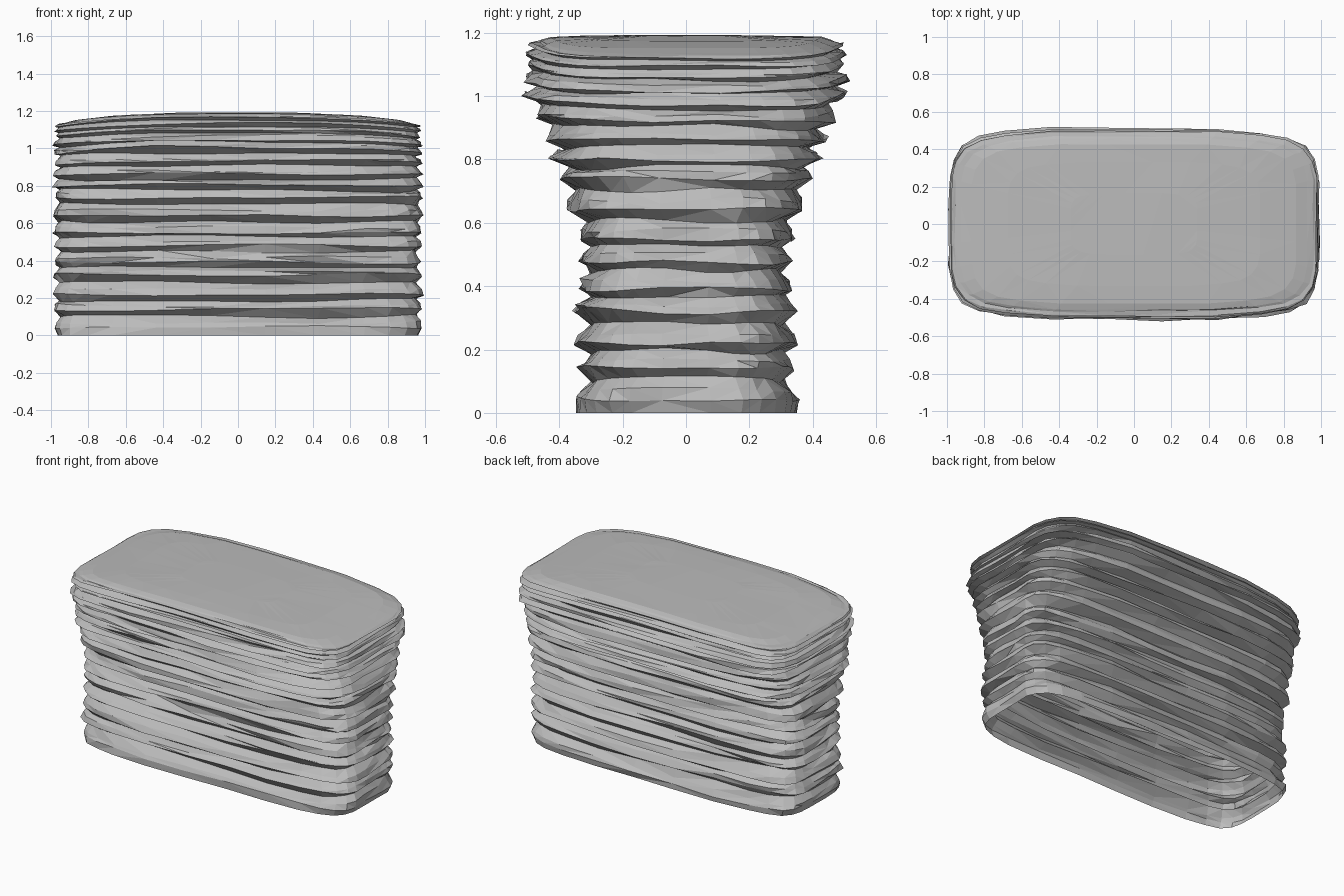
import bpy, bmesh, math, random
from mathutils import Vector, noise

random.seed(7)
cube = bpy.data.objects.get("Cube")
if cube:
    bpy.data.objects.remove(cube, do_unlink=True)

stone = bpy.data.materials.new("grey_stone")
stone.use_nodes = True
grey = (0.5, 0.5, 0.5, 1)
stone.diffuse_color = grey
stone.node_tree.nodes["Principled BSDF"].inputs["Base Color"].default_value = grey

# Overhanging half depth by height
DEPTH = [(0, .35), (.12, .315), (.3, .32), (.5, .31), (.6, .32), (.75, .38),
         (.85, .405), (.93, .44), (1.0, .48), (1.12, .49), (1.2, .47)]
# Heights of the protruding layer edges
RIDGES = [.04, .14, .22, .32, .39, .48, .55, .64, .74, .80, .86, .93,
          1.0, 1.05, 1.1, 1.135, 1.165]


def half_depth(z):
    for (z0, d0), (z1, d1) in zip(DEPTH, DEPTH[1:]):
        if z <= z1:
            return d0 + (d1 - d0) * (z - z0) / (z1 - z0)
    return DEPTH[-1][1]


def outline():
    """Rounded rectangle directions: points crowd at the corners."""
    points = []
    for sx, sy in ((1, 1), (-1, 1), (-1, -1), (1, -1)):
        corner = [(1, .22), (1, .5), (.98, .68), (.93, .82), (.84, .91),
                  (.7, .96), (.45, 1), (.15, 1)]
        if sx * sy < 0:
            corner.reverse()
        points += [(sx * x, sy * y) for x, y in corner]
    return points


def ring(bm, z, offset, scale=1.0, rough=1.0):
    """One horizontal outline, wavy in height and uneven in depth."""
    seed = random.uniform(0, 50)
    verts = []
    for px, py in outline():
        n = noise.noise(Vector((px * 1.3, py * 1.3, seed)))
        m = noise.noise(Vector((px * 2.5 + 9, py * 2.5, seed)))
        push = offset + (.022 * m + random.uniform(-.005, .005)) * rough
        x = px * (.963 * scale + push * .8)
        y = py * (half_depth(z) * scale + push)
        top = max(0, (z - .85) / .34)
        lift = .022 * n * rough * min(1, z / .05)
        height = z + lift - .055 * top * abs(x) ** 3
        verts.append(bm.verts.new((x, y, max(0, height))))
    return verts


def bridge(bm, low, high):
    for i in range(len(low)):
        j = (i + 1) % len(low)
        bm.faces.new((low[i], low[j], high[j], high[i]))


bm = bmesh.new()
# Alternating ridges and grooves of the stacked layers
rings = [ring(bm, 0, -.004, rough=.5)]
for k, z in enumerate(RIDGES):
    following = RIDGES[k + 1] if k + 1 < len(RIDGES) else 1.18
    gap = following - z
    rough = 1 if z < 1.1 else .45
    reach = random.uniform(.012, .032) * (1 if z < 1.1 else .6)
    rings.append(ring(bm, z, reach, rough=rough))
    rings.append(ring(bm, z + gap * .3, reach * .5, rough=rough))
    rings.append(ring(bm, z + gap * .65, -.02 * rough, rough=rough))

# Gently crowned top, closed in shrinking steps
for z, scale in ((1.178, .96), (1.187, .9), (1.19, .7), (1.192, .35)):
    rings.append(ring(bm, z, 0, scale, .1))
for low, high in zip(rings, rings[1:]):
    bridge(bm, low, high)
bm.faces.new(rings[-1])

# Triangulated facets, open underneath
bmesh.ops.triangulate(bm, faces=bm.faces[:])
bmesh.ops.recalc_face_normals(bm, faces=bm.faces[:])
mesh = bpy.data.meshes.new("layered_rock")
bm.to_mesh(mesh)
bm.free()
mesh.materials.append(stone)
rock = bpy.data.objects.new("layered_rock", mesh)
bpy.context.collection.objects.link(rock)
